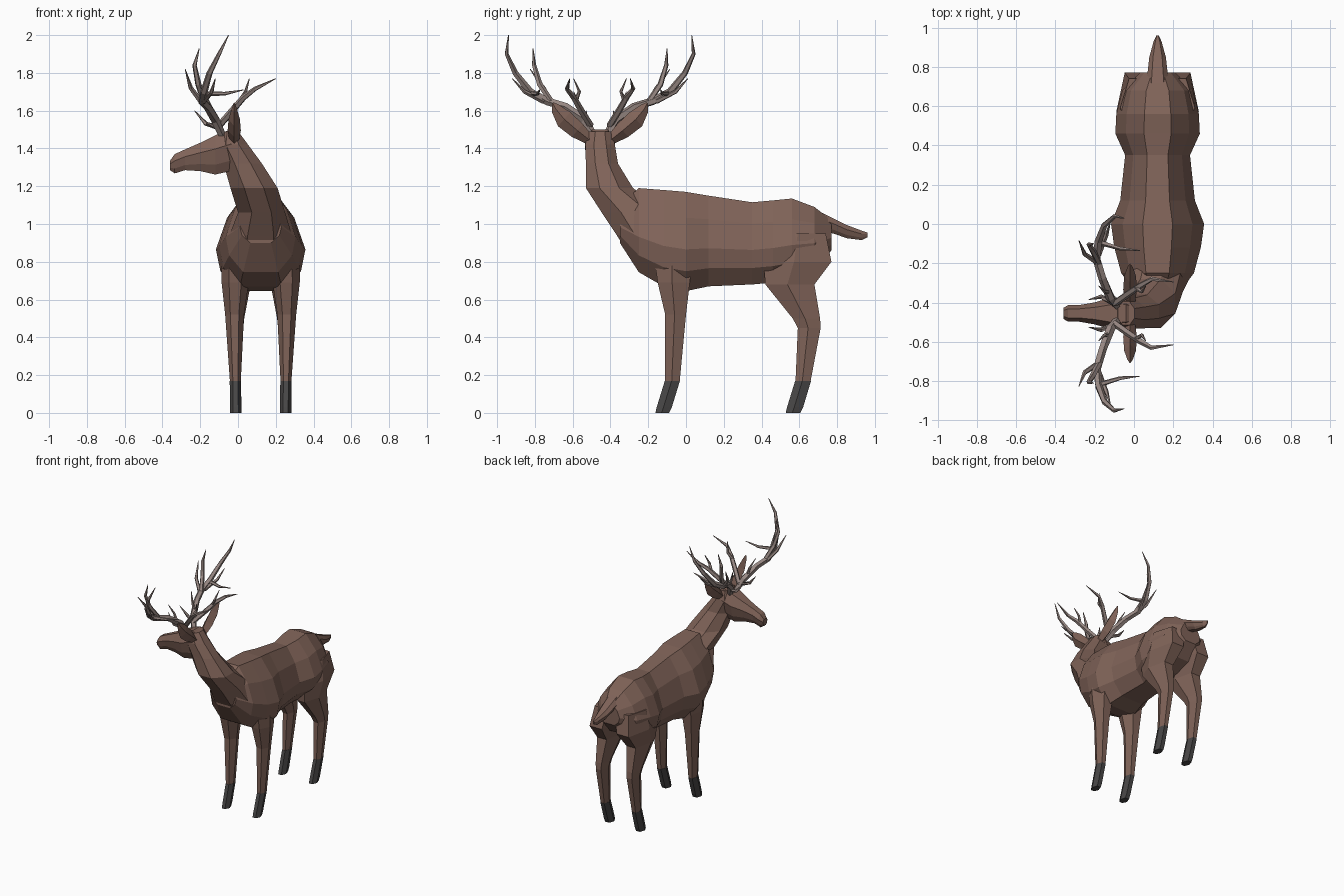
import bpy, bmesh, math
from mathutils import Vector

BODY_X = 0.12      # mid-plane of trunk and legs
HEAD_Y = -0.455    # mid-plane of the turned head


def material(name, rgb):
    m = bpy.data.materials.new(name)
    m.diffuse_color = (*rgb, 1)
    return m


FUR = material("brown fur", (0.215, 0.125, 0.098))
HOOF = material("dark grey hoof", (0.065, 0.062, 0.062))
ANTLER = material("taupe antler", (0.31, 0.245, 0.225))


def loft(name, rings, mat):
    """Skin equal-sized rings of points and cap both ends."""
    bm = bmesh.new()
    vs = [[bm.verts.new(p) for p in r] for r in rings]
    n = len(rings[0])
    for a, b in zip(vs, vs[1:]):
        for i in range(n):
            j = (i + 1) % n
            bm.faces.new((a[i], a[j], b[j], b[i]))
    bm.faces.new(vs[0])
    bm.faces.new(vs[-1])
    bmesh.ops.recalc_face_normals(bm, faces=bm.faces)
    me = bpy.data.meshes.new(name)
    bm.to_mesh(me)
    bm.free()
    me.materials.append(mat)
    ob = bpy.data.objects.new(name, me)
    bpy.context.collection.objects.link(ob)
    return ob


# side fraction and height fraction for one half of a cross-section
TRUNK = [(0.5, 0), (0.9, 0.2), (1, 0.42), (0.75, 0.74), (0.32, 1)]
SKULL = [(0.4, 0), (0.75, 0.25), (1, 0.65), (0.55, 1)]


def section(half, w, top, bot):
    full = half + [(-u, v) for u, v in reversed(half)]
    return [(u * w, bot + v * (top - bot)) for u, v in full]


def oval(x, y, z, rx, ry, n=8):
    return [(x + rx * math.cos(math.tau * (i + .5) / n),
             y + ry * math.sin(math.tau * (i + .5) / n), z) for i in range(n)]


def tube(name, path, mat, sides=5):
    """Tapered tube through (x, y, z, radius) points."""
    pts = [Vector(p[:3]) for p in path]
    rings = []
    for i, p in enumerate(pts):
        t = (pts[min(i + 1, len(pts) - 1)] - pts[max(i - 1, 0)]).normalized()
        u = t.cross(Vector((0.9, 0.1, -0.42))).normalized()
        v = t.cross(u)
        r = path[i][3]
        rings.append([p + r * (math.cos(math.tau * k / sides) * u
                               + math.sin(math.tau * k / sides) * v)
                      for k in range(sides)])
    return loft(name, rings, mat)


# trunk: y, top, bottom, half width
trunk = [(-0.35, 1.10, 0.90, 0.11), (-0.25, 1.19, 0.745, 0.185),
         (-0.12, 1.18, 0.67, 0.22), (0.0, 1.17, 0.645, 0.237),
         (0.12, 1.15, 0.67, 0.19), (0.35, 1.115, 0.68, 0.165),
         (0.46, 1.125, 0.69, 0.215), (0.56, 1.135, 0.71, 0.21),
         (0.68, 1.09, 0.76, 0.18), (0.77, 1.02, 0.86, 0.09)]
loft("trunk", [[(BODY_X + a, y, z) for a, z in section(TRUNK, w, t, b)]
               for y, t, b, w in trunk], FUR)

# tail
tail = [(0.70, 1.07, 0.96, 0.06), (0.78, 1.03, 0.95, 0.05),
        (0.85, 0.995, 0.925, 0.042), (0.93, 0.965, 0.915, 0.02), (0.96, 0.955, 0.93, 0.006)]
loft("tail", [[(BODY_X + a, y, z) for a, z in section(SKULL, w, t, b)]
              for y, t, b, w in tail], FUR)

# neck: x, y, z, radii
neck = [(0.12, -0.15, 0.82, 0.18, 0.15), (0.12, -0.20, 0.94, 0.18, 0.18),
        (0.125, -0.27, 1.06, 0.135, 0.19), (0.085, -0.405, 1.19, 0.135, 0.135),
        (0.025, -0.445, 1.32, 0.11, 0.092), (-0.03, HEAD_Y, 1.42, 0.09, 0.085),
        (-0.04, HEAD_Y, 1.49, 0.045, 0.065)]
loft("neck", [oval(*r) for r in neck], FUR)

# head, pointing along -x: x, top, bottom, half width
head = [(0.02, 1.46, 1.34, 0.055), (-0.04, 1.50, 1.28, 0.08),
        (-0.12, 1.47, 1.262, 0.08), (-0.20, 1.43, 1.28, 0.056),
        (-0.28, 1.395, 1.285, 0.042), (-0.335, 1.37, 1.268, 0.042),
        (-0.36, 1.335, 1.285, 0.028)]
loft("head", [[(x, HEAD_Y + a, z) for a, z in section(SKULL, w, t, b)]
              for x, t, b, w in head], FUR)

# legs: z, front y, back y, side offset, half width
front_leg = [(0.90, -0.18, 0.05, 0.13, 0.08), (0.69, -0.15, 0.02, 0.135, 0.072),
             (0.52, -0.11, 0.0, 0.138, 0.05), (0.17, -0.11, -0.033, 0.134, 0.029)]
front_hoof = [(0.17, -0.112, -0.032, 0.134, 0.03), (0.03, -0.155, -0.075, 0.132, 0.03),
              (0.0, -0.162, -0.09, 0.132, 0.03)]
rear_leg = [(0.95, 0.47, 0.74, 0.09, 0.10), (0.80, 0.41, 0.77, 0.115, 0.095),
            (0.68, 0.42, 0.68, 0.125, 0.072), (0.50, 0.565, 0.71, 0.132, 0.045),
            (0.45, 0.592, 0.713, 0.132, 0.04), (0.17, 0.58, 0.66, 0.134, 0.028)]
rear_hoof = [(0.17, 0.578, 0.662, 0.134, 0.029), (0.03, 0.535, 0.62, 0.132, 0.03),
             (0.0, 0.528, 0.605, 0.132, 0.03)]
HEX = [(-0.45, 0), (0.45, 0), (1, 0.45), (0.55, 1), (-0.55, 1), (-1, 0.45)]
for s, side in ((1, "left"), (-1, "right")):
    for name, rows, mat in (("front_leg", front_leg, FUR), ("front_hoof", front_hoof, HOOF),
                            ("rear_leg", rear_leg, FUR), ("rear_hoof", rear_hoof, HOOF)):
        loft(f"{name}_{side}",
             [[(BODY_X + s * o + u * w, a + v * (b - a), z) for u, v in HEX]
              for z, a, b, o, w in rows], mat)

# antler branches: x, distance from head mid-plane, z, radius
branches = {
    "beam": [(-0.08, 0.03, 1.46, .02), (-0.12, 0.08, 1.55, .024), (-0.16, 0.18, 1.62, .022),
             (-0.19, 0.28, 1.65, .022), (-0.18, 0.37, 1.70, .02), (-0.15, 0.45, 1.80, .016),
             (-0.10, 0.495, 1.90, .011), (-0.05, 0.485, 2.0, .002)],
    "upper_tine": [(-0.18, 0.26, 1.65, .016), (-0.21, 0.32, 1.74, .016),
                   (-0.23, 0.35, 1.84, .012), (-0.205, 0.355, 1.93, .002)],
    "outer_tine": [(-0.19, 0.26, 1.64, .015), (-0.25, 0.30, 1.72, .012), (-0.28, 0.37, 1.82, .002)],
    "side_tine": [(-0.18, 0.30, 1.65, .015), (-0.14, 0.40, 1.70, .011), (-0.12, 0.465, 1.77, .002)],
    "back_tine": [(-0.17, 0.36, 1.69, .014), (-0.07, 0.33, 1.69, .010), (0.03, 0.32, 1.71, .002)],
    "inner_tine": [(-0.10, 0.05, 1.52, .018), (-0.03, 0.10, 1.60, .018), (0.03, 0.14, 1.67, .016),
                   (0.09, 0.175, 1.715, .012), (0.20, 0.16, 1.77, .002)],
    "inner_spur": [(0.01, 0.13, 1.65, .013), (0.04, 0.11, 1.70, .009), (0.06, 0.14, 1.77, .002)],
    "brow_tine": [(-0.10, 0.05, 1.51, .015), (-0.17, 0.085, 1.53, .012), (-0.23, 0.07, 1.60, .002)],
    "small_tine": [(-0.13, 0.11, 1.57, .013), (-0.15, 0.11, 1.63, .009), (-0.18, 0.14, 1.70, .002)],
}
# ears: distance, z, half width, half thickness
ear = [(0.05, 1.44, .025, .025), (0.12, 1.495, .045, .035), (0.19, 1.555, .05, .03),
       (0.235, 1.61, .028, .014), (0.25, 1.64, .006, .004)]
for s, side in ((1, "left"), (-1, "right")):
    for name, path in branches.items():
        tube(f"antler_{name}_{side}",
             [(x, HEAD_Y + s * d, z, r) for x, d, z, r in path], ANTLER)
    loft(f"ear_{side}",
         [[(-0.02 + p * t, HEAD_Y + s * (d + q * w * 0.65), z - q * w * 0.75)
           for p, q in ((1, 0), (0, 1), (-1, 0), (0, -1))] for d, z, w, t in ear], FUR)
